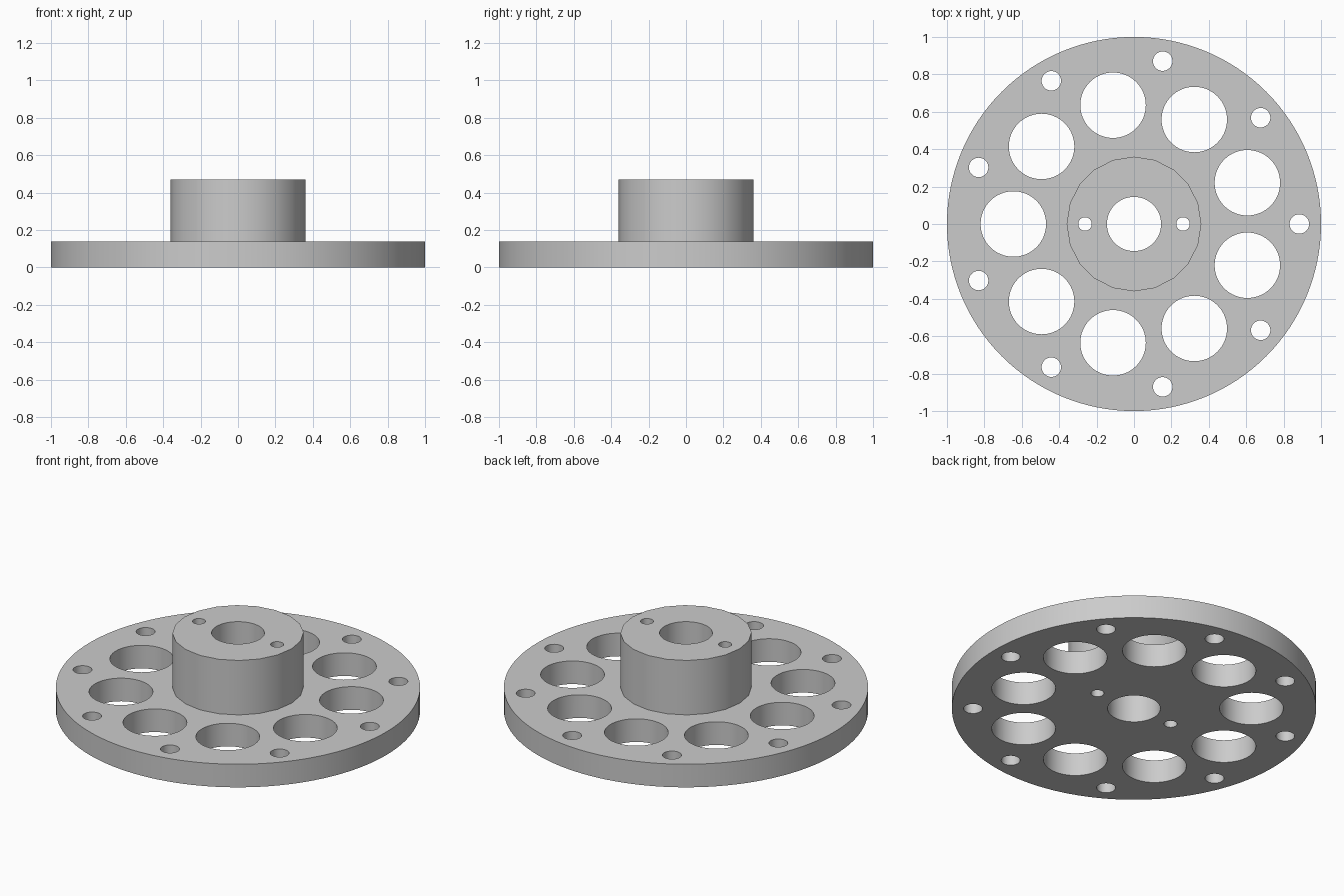
import bpy
from math import radians, cos, sin

cube = bpy.data.objects.get("Cube")
if cube:
    bpy.data.objects.remove(cube, do_unlink=True)

# Material
grey = bpy.data.materials.new("plain grey")
grey.use_nodes = True
colour = (0.6, 0.6, 0.6, 1)
grey.diffuse_color = colour
grey.node_tree.nodes["Principled BSDF"].inputs["Base Color"].default_value = colour

PLATE_TOP, HUB_TOP = 0.14, 0.47


def cylinder(name, radius, z0, z1, sides, x=0, y=0):
    bpy.ops.mesh.primitive_cylinder_add(
        vertices=sides, radius=radius, depth=z1 - z0, location=(x, y, (z0 + z1) / 2))
    obj = bpy.context.object
    obj.name = name
    obj.data.materials.append(grey)
    return obj


def drill(name, radius, sides, x=0, y=0):
    cutter = cylinder(name, radius, -0.1, HUB_TOP + 0.1, sides, x, y)
    cutter.hide_render = True
    return cutter


def ring(name, radius, sides, distance, start, count=9):
    """Evenly spaced drill cutters on a circle."""
    step = 360 / count
    angles = [radians(start + i * step) for i in range(count)]
    return [drill(name, radius, sides, distance * cos(a), distance * sin(a)) for a in angles]


def boolean(obj, other, operation):
    mod = obj.modifiers.new(operation.lower(), "BOOLEAN")
    mod.operation = operation
    mod.solver = "EXACT"
    mod.object = other
    bpy.context.view_layer.objects.active = obj
    bpy.ops.object.modifier_apply(modifier=mod.name)
    bpy.data.objects.remove(other, do_unlink=True)


# Round plate with the raised hub joined on
flange = cylinder("hub_flange", 1.0, 0, PLATE_TOP, 128)
boolean(flange, cylinder("hub", 0.36, PLATE_TOP / 2, HUB_TOP, 20), "UNION")

# Centre bore, hub pin holes, large lightening holes and small rim holes
cutters = [drill("bore", 0.145, 48)]
cutters += ring("pin_hole", 0.036, 24, 0.262, 0, 2)
cutters += ring("lightening_hole", 0.175, 64, 0.645, 20)
cutters += ring("rim_hole", 0.052, 32, 0.884, 0)
for cutter in cutters:
    boolean(flange, cutter, "DIFFERENCE")

# Smooth walls, sharp rims
bpy.ops.object.select_all(action="DESELECT")
flange.select_set(True)
bpy.context.view_layer.objects.active = flange
bpy.ops.object.shade_smooth_by_angle(angle=radians(30))
